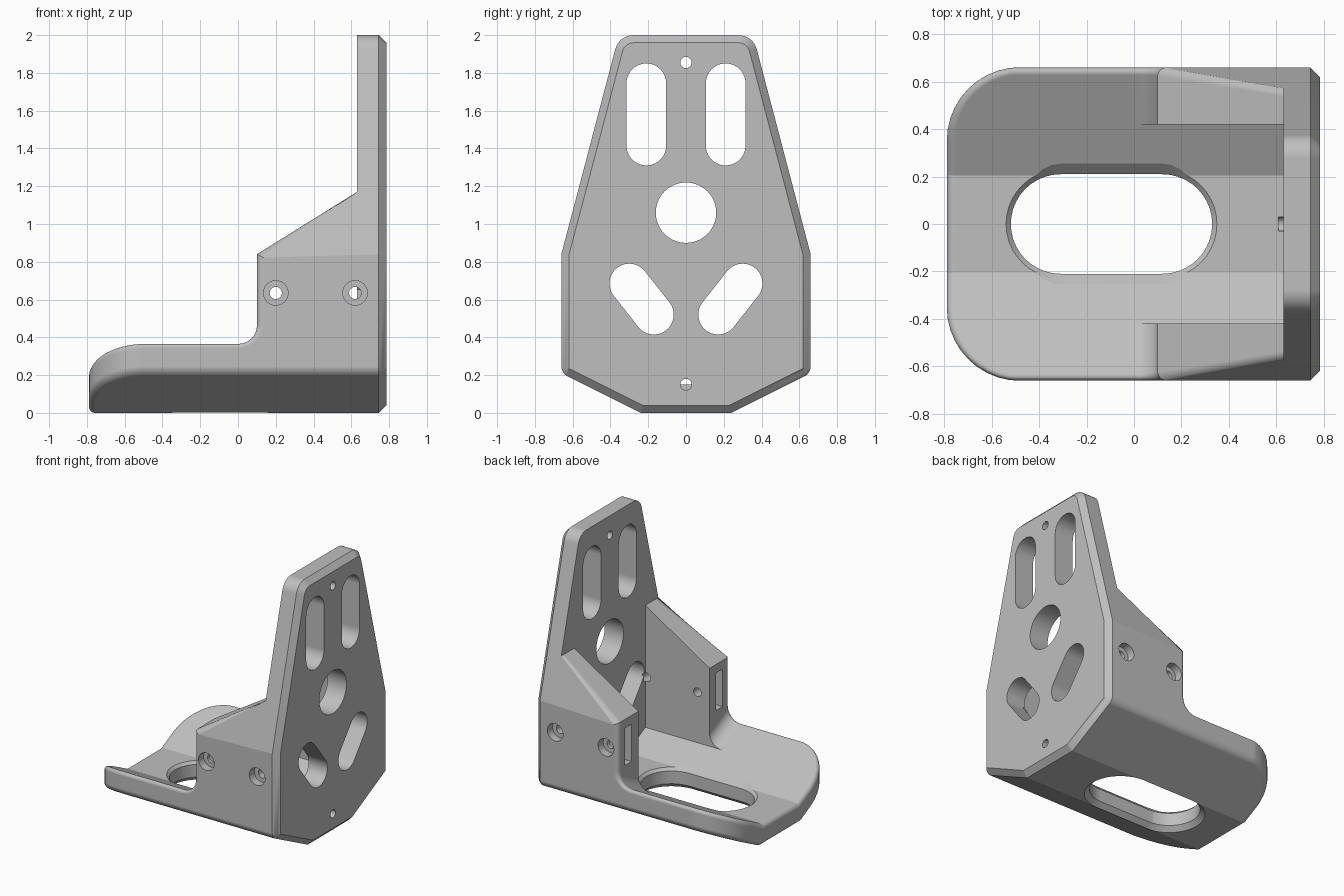
import bpy, bmesh, math
from mathutils import Vector

if "Cube" in bpy.data.objects:
    bpy.data.objects.remove(bpy.data.objects["Cube"])

WALL_IN, HALF_W, FLOOR, FOLD = 0.42, 0.66, 0.15, 0.205
PLATE_FRONT, PLATE_BACK = 0.63, 0.785


def loft(name, sections):
    """Closed solid through matching rings of points."""
    bm = bmesh.new()
    rings = [[bm.verts.new(p) for p in s] for s in sections]
    n = len(rings[0])
    for a, b in zip(rings, rings[1:]):
        for i in range(n):
            j = (i + 1) % n
            bm.faces.new((a[i], a[j], b[j], b[i]))
    bm.faces.new(rings[0])
    bm.faces.new(rings[-1])
    bmesh.ops.remove_doubles(bm, verts=bm.verts, dist=1e-5)
    bmesh.ops.recalc_face_normals(bm, faces=bm.faces)
    mesh = bpy.data.meshes.new(name)
    bm.to_mesh(mesh)
    bm.free()
    obj = bpy.data.objects.new(name, mesh)
    bpy.context.collection.objects.link(obj)
    return obj


def place(pts, axis, d):
    order = {"X": lambda p: (d, p[0], p[1]),
             "Y": lambda p: (p[0], d, p[1]),
             "Z": lambda p: (p[0], p[1], d)}[axis]
    return [order(p) for p in pts]


def prism(name, pts, axis, lo, hi, pts_hi=None):
    return loft(name, [place(pts, axis, lo), place(pts_hi or pts, axis, hi)])


def rounded(corners, n):
    """Polygon from (a, b, radius) corners."""
    out = []
    for i, (a, b, r) in enumerate(corners):
        p = Vector((a, b))
        if not r:
            out.append((a, b))
            continue
        u = (Vector(corners[i - 1][:2]) - p).normalized()
        v = (Vector(corners[(i + 1) % len(corners)][:2]) - p).normalized()
        half = u.angle(v) / 2
        c = p + (u + v).normalized() * (r / math.sin(half))
        s, e = p + u * (r / math.tan(half)) - c, p + v * (r / math.tan(half)) - c
        a0 = math.atan2(s.y, s.x)
        turn = (math.atan2(e.y, e.x) - a0 + math.pi) % math.tau - math.pi
        for k in range(n + 1):
            t = a0 + turn * k / n
            out.append((c.x + r * math.cos(t), c.y + r * math.sin(t)))
    return out


def slot(c1, c2, r, n=20):
    """Round-ended slot outline; equal centres give a circle."""
    base = math.atan2(c2[1] - c1[1], c2[0] - c1[0])
    pts = []
    for c, start in ((c2, base - math.pi / 2), (c1, base + math.pi / 2)):
        for k in range(n + 1):
            t = start + math.pi * k / n
            pts.append((c[0] + r * math.cos(t), c[1] + r * math.sin(t)))
    return pts


def combine(obj, tool, operation="DIFFERENCE"):
    tool.hide_render = True
    mod = obj.modifiers.new("cut", "BOOLEAN")
    mod.operation, mod.solver, mod.object = operation, "EXACT", tool
    bpy.context.view_layer.objects.active = obj
    bpy.ops.object.modifier_apply(modifier=mod.name)
    bpy.data.objects.remove(tool)


def bevel(obj, rule, offset, segments):
    bm = bmesh.new()
    bm.from_mesh(obj.data)
    bmesh.ops.remove_doubles(bm, verts=bm.verts, dist=1e-4)
    bmesh.ops.dissolve_limit(bm, angle_limit=0.01, verts=bm.verts, edges=bm.edges)
    bm.normal_update()
    edges = [e for e in bm.edges if len(e.link_faces) == 2 and rule(e)]
    bmesh.ops.bevel(bm, geom=edges, offset=offset, offset_type="OFFSET",
                    segments=segments, profile=0.5, affect="EDGES",
                    clamp_overlap=False)
    bm.to_mesh(obj.data)
    bm.free()


# Outer block: plate outline run along the whole length, chamfered at the plate
half = [(0.24, 0, 0), (HALF_W, 0.21, 0), (HALF_W, 0.84, 0), (0.355, 2, 0.1)]
outline = rounded(half + [(-a, b, r) for a, b, r in reversed(half)], 8)
bracket = prism("bracket", outline, "X", -1, PLATE_BACK)
bevel(bracket, lambda e: all(v.co.x > 0.78 for v in e.verts), 0.04, 1)


# Inside space: floor channel, open tray, filleted wall fronts and sloping wall tops
def inside(y, wall):
    f = FLOOR + 0.5 * max(0, abs(y) - FOLD)
    pts = [(-1.2, f)]
    for i in range(9):
        t = i / 8 * math.pi / 2
        pts.append((0.1 * math.sin(t), f + 0.1 - 0.1 * math.cos(t)) if wall
                   else (PLATE_FRONT * i / 8, f))
    pts += [(0.1 if wall else PLATE_FRONT, 0.84), (PLATE_FRONT, 1.17),
            (PLATE_FRONT, 3), (-1.2, 3)]
    return place(pts, "Y", y)


stations = [(-1, True), (-WALL_IN, True), (-WALL_IN, False), (-FOLD, False),
            (FOLD, False), (WALL_IN, False), (WALL_IN, True), (1, True)]
combine(bracket, loft("inside_cutter", [inside(y, w) for y, w in stations]))

# Rounded tray end
w = HALF_W + 0.002
plan = rounded([(-0.79, -w, 0.31), (1, -w, 0), (1, w, 0), (-0.79, w, 0.31)], 10)
combine(bracket, prism("plan_cutter", plan, "Z", -1, 3), "INTERSECT")


# Soft outer edges of the tray and walls
def outer_edge(e):
    m = (e.verts[0].co + e.verts[1].co) / 2
    inner = m.x > -0.01 and abs(m.y) < 0.55
    return e.is_convex and e.calc_face_angle(0) > 0.6 and m.x < 0.62 and not inner


bevel(bracket, outer_edge, 0.035, 10)

# Tray slot with eased edges
ends = (-0.31, 0), (0.12, 0)
tray = [slot(*ends, r) for r in (0.21, 0.205, 0.255, 0.275)]
combine(bracket, prism("tray_slot", tray[0], "Z", -0.5, 0.5))
combine(bracket, prism("tray_slot_top", tray[1], "Z", 0.125, 0.175, tray[2]))
combine(bracket, prism("tray_slot_bottom", tray[3], "Z", -0.03, 0.04, tray[1]))

# Plate openings
openings = [((0, 1.06), (0, 1.06), 0.16),
            ((0, 1.855), (0, 1.855), 0.03),
            ((0, 0.15), (0, 0.15), 0.03)]
for s in (-1, 1):
    openings.append(((0.21 * s, 1.415), (0.21 * s, 1.745), 0.105))
    openings.append(((0.17 * s, 0.52), (0.3 * s, 0.685), 0.105))
for a, b, r in openings:
    combine(bracket, prism("plate_opening", slot(a, b, r), "X", 0.61, 1))

# Wall screw holes, counterbores and nut pockets
for s in (-1, 1):
    for x in (0.2, 0.62):
        c = (x, 0.635)
        combine(bracket, prism("screw_hole", slot(c, c, 0.032), "Y", s * 0.4, s))
        combine(bracket, prism("counterbore", slot(c, c, 0.065), "Y", s * 0.6, s))
    pocket = [(0, 0.495), (0.34, 0.495), (0.34, 0.775), (0, 0.775)]
    combine(bracket, prism("nut_pocket", pocket, "Y", s * 0.5, s * 0.575))

# Material and shading
mat = bpy.data.materials.new("plain grey")
mat.use_nodes = True
grey = (0.52, 0.52, 0.52, 1)
mat.diffuse_color = grey
mat.node_tree.nodes["Principled BSDF"].inputs["Base Color"].default_value = grey
bracket.data.materials.clear()
bracket.data.materials.append(mat)
for p in bracket.data.polygons:
    p.material_index = 0

for o in bpy.context.selected_objects:
    o.select_set(False)
bracket.select_set(True)
bpy.context.view_layer.objects.active = bracket
bpy.ops.object.shade_smooth_by_angle(angle=0.227)
normals = bracket.modifiers.new("even_normals", "WEIGHTED_NORMAL")
normals.keep_sharp = True
